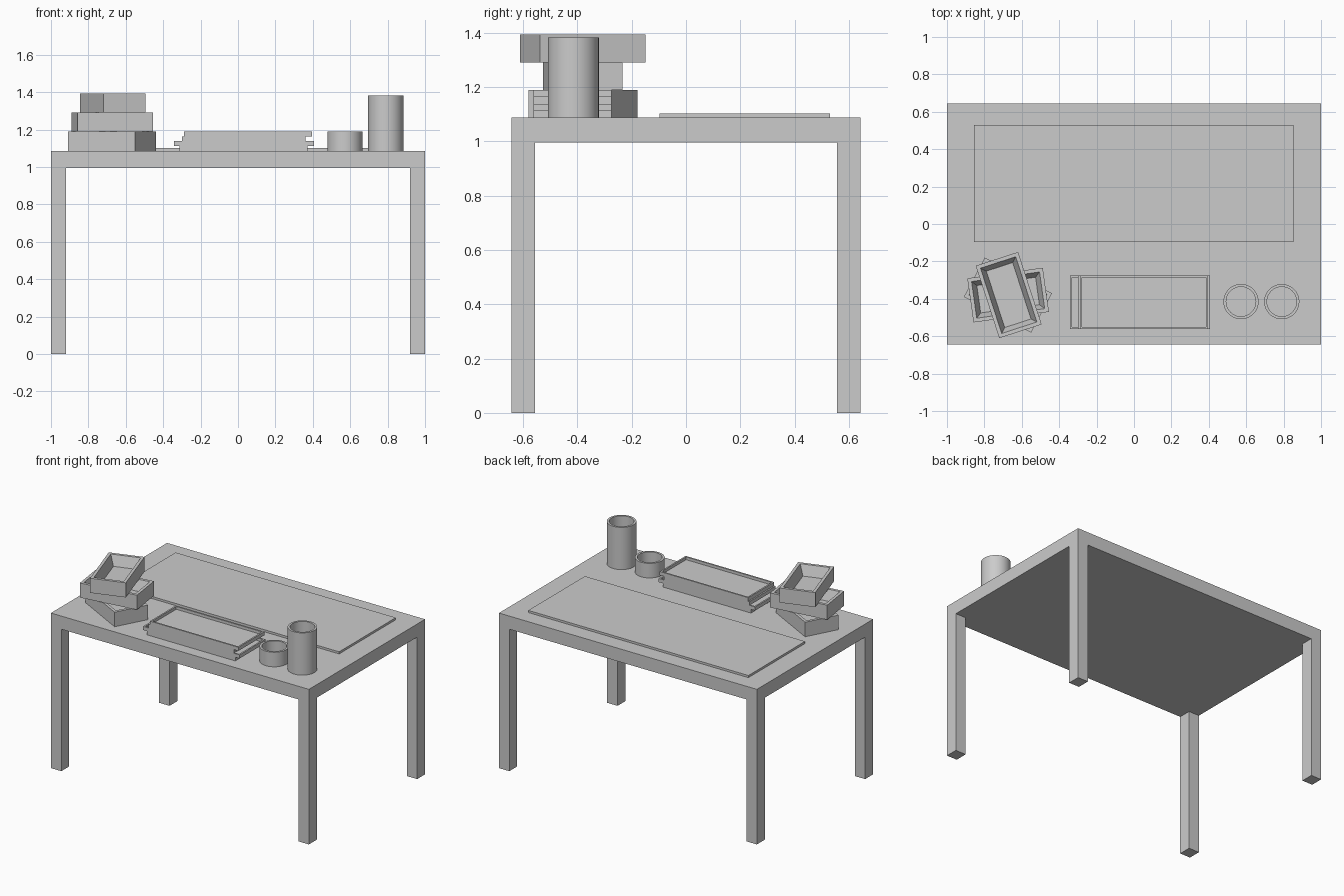
import bpy, bmesh
from math import radians, cos, sin, pi

if "Cube" in bpy.data.objects:
    bpy.data.objects.remove(bpy.data.objects["Cube"])

TOP = 1.087          # height of the table surface


def finish(name, bm, loc=(0, 0, 0), rot=0, smooth=False):
    bmesh.ops.recalc_face_normals(bm, faces=bm.faces)
    me = bpy.data.meshes.new(name)
    bm.to_mesh(me)
    bm.free()
    ob = bpy.data.objects.new(name, me)
    bpy.context.collection.objects.link(ob)
    ob.location = loc
    ob.rotation_euler[2] = radians(rot)
    if smooth:
        bpy.ops.object.select_all(action='DESELECT')
        ob.select_set(True)
        bpy.context.view_layer.objects.active = ob
        bpy.ops.object.shade_smooth_by_angle(angle=radians(35))
    return ob


def loft(rings):
    """Closed skin through a list of vertex rings, capped at both ends."""
    bm = bmesh.new()
    loops = [[bm.verts.new(p) for p in ring] for ring in rings]
    for a, b in zip(loops, loops[1:]):
        for i in range(len(a)):
            j = (i + 1) % len(a)
            bm.faces.new((a[i], a[j], b[j], b[i]))
    bm.faces.new(loops[0])
    bm.faces.new(loops[-1])
    return bm


def rect(w, d, z):
    return [(sx * w / 2, sy * d / 2, z) for sx, sy in ((-1, -1), (1, -1), (1, 1), (-1, 1))]


def circle(r, z, n=48):
    return [(r * cos(2 * pi * i / n), r * sin(2 * pi * i / n), z) for i in range(n)]


def box(name, x0, x1, y0, y1, z0, z1):
    bm = loft([rect(x1 - x0, y1 - y0, 0), rect(x1 - x0, y1 - y0, z1 - z0)])
    return finish(name, bm, ((x0 + x1) / 2, (y0 + y1) / 2, z0))


def tray(name, loc, w, d, h, rim, inset, floor, rot=0):
    """Open box; the inner walls slope from the rim to the inset floor."""
    bm = loft([rect(w, d, 0), rect(w, d, h),
               rect(w - 2 * rim, d - 2 * rim, h),
               rect(w - 2 * inset, d - 2 * inset, floor)])
    return finish(name, bm, loc, rot)


def cup(name, x, h):
    bm = loft([circle(0.094, 0), circle(0.094, h), circle(0.079, h), circle(0.079, 0.02)])
    return finish(name, bm, (x, -0.415, TOP), smooth=True)


# Table
W, D, LX, LY, UNDER = 1.0, 0.643, 0.08, 0.087, 0.995
box("table_top", -W, W, -D, D, UNDER, TOP)
for sx, xn in ((-1, "left"), (1, "right")):
    for sy, yn in ((-1, "front"), (1, "back")):
        xs = sorted((sx * W, sx * (W - LX)))
        ys = sorted((sy * D, sy * (D - LY)))
        box(f"{yn}_{xn}_leg", *xs, *ys, 0, UNDER)

# Desk mat
box("desk_mat", -0.855, 0.852, -0.097, 0.53, TOP, 1.102)

# Twisted pile of three deep trays
for i, (x, rot) in enumerate(((-0.674, -28), (-0.673, 8), (-0.670, 108))):
    tray(f"deep_tray_{i + 1}", (x, -0.38, TOP + i * 0.102), 0.407, 0.238, 0.102,
         0.02, 0.045, 0.03, rot)

# Staggered pile of four flat trays, bottom to top
for i, (x0, x1) in enumerate(((-0.312, 0.372), (-0.343, 0.405), (-0.30, 0.362), (-0.29, 0.396))):
    tray(f"flat_tray_{i + 1}", ((x0 + x1) / 2, -0.418, TOP + i * 0.0255), x1 - x0, 0.287, 0.0255,
         0.011, 0.011, 0.006)

# Cups
cup("short_cup", 0.572, 0.102)
cup("tall_cup", 0.79, 0.296)
